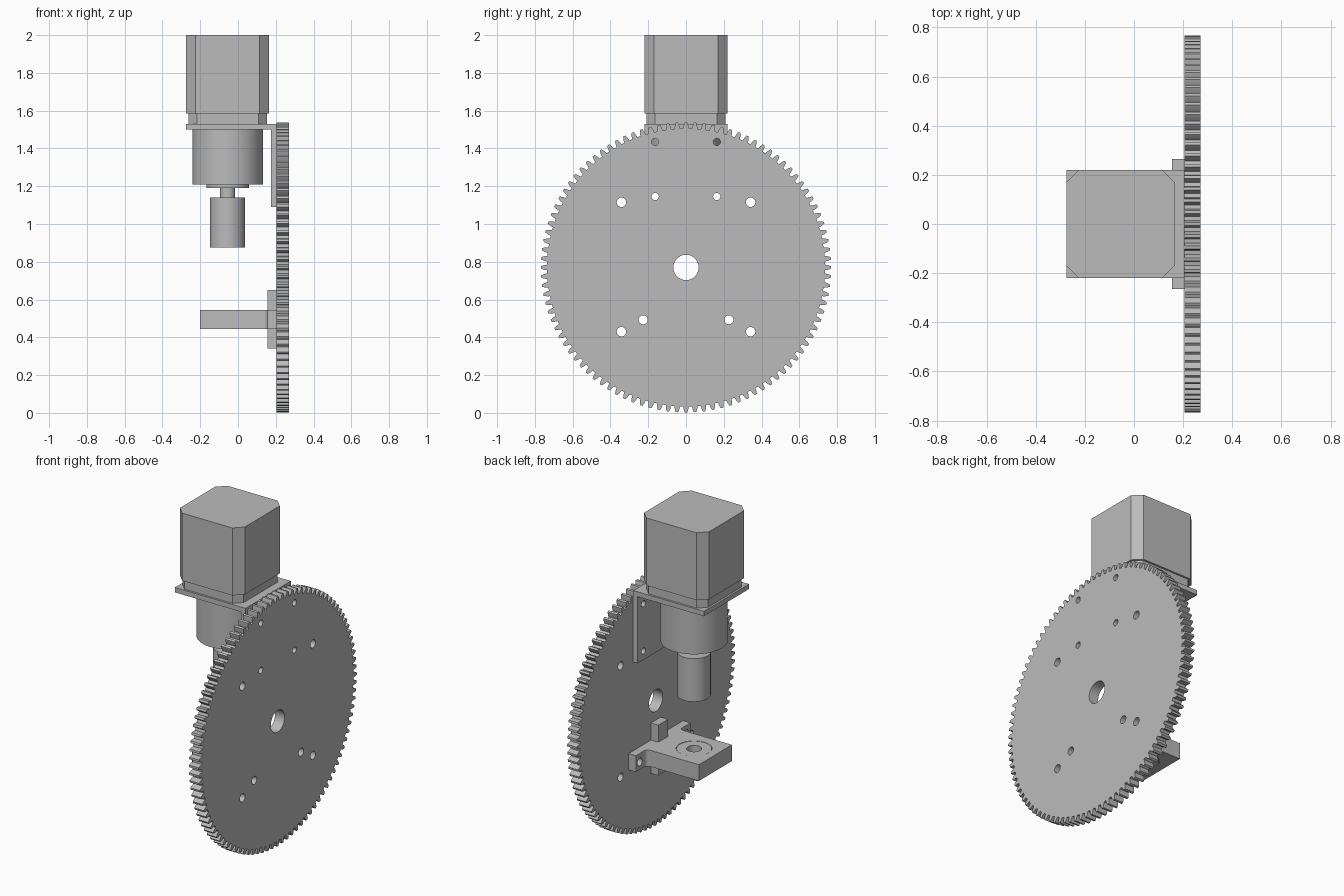
import bpy, bmesh
from math import sin, cos, pi, radians
from mathutils import Matrix

cube = bpy.data.objects.get("Cube")
if cube:
    bpy.data.objects.remove(cube, do_unlink=True)

GREY = (0.5, 0.5, 0.5, 1)
metal = bpy.data.materials.new("plain grey")
metal.use_nodes = True
metal.diffuse_color = GREY
metal.node_tree.nodes["Principled BSDF"].inputs["Base Color"].default_value = GREY

# Local (x, y, z) -> world (y, z, x), for parts extruded sideways
SIDEWAYS = Matrix(((0, 0, 1, 0), (1, 0, 0, 0), (0, 1, 0, 0), (0, 0, 0, 1)))
AXIS_X = -0.055     # motor axis
GEAR_Z = 0.77


def circle(cx, cy, r, n=48):
    return [(cx + r * cos(2 * pi * i / n), cy + r * sin(2 * pi * i / n)) for i in range(n)]


def rect(x0, x1, y0, y1):
    return [(x0, y0), (x1, y0), (x1, y1), (x0, y1)]


def chamfered(cx, half, c):
    a, b = half, half - c
    pts = [(b, -a), (a, -b), (a, b), (b, a), (-b, a), (-a, b), (-a, -b), (-b, -a)]
    return [(cx + x, y) for x, y in pts]


def prism(name, outlines, lo, hi, sideways=False):
    """Extrude an outline (inner outlines become holes) from lo to hi."""
    curve = bpy.data.curves.new(name, "CURVE")
    curve.dimensions = "2D"
    curve.fill_mode = "BOTH"
    curve.extrude = (hi - lo) / 2
    for pts in outlines:
        spline = curve.splines.new("POLY")
        spline.points.add(len(pts) - 1)
        for p, (x, y) in zip(spline.points, pts):
            p.co = (x, y, 0, 1)
        spline.use_cyclic_u = True
    temp = bpy.data.objects.new(name + " outline", curve)
    bpy.context.collection.objects.link(temp)
    graph = bpy.context.evaluated_depsgraph_get()
    mesh = bpy.data.meshes.new_from_object(temp.evaluated_get(graph))
    bpy.data.objects.remove(temp, do_unlink=True)
    bpy.data.curves.remove(curve)

    bm = bmesh.new()
    bm.from_mesh(mesh)
    bmesh.ops.remove_doubles(bm, verts=bm.verts, dist=1e-5)
    bmesh.ops.recalc_face_normals(bm, faces=bm.faces)
    move = Matrix.Translation((0, 0, (lo + hi) / 2))
    bm.transform(SIDEWAYS @ move if sideways else move)
    bm.to_mesh(mesh)
    bm.free()
    mesh.name = name
    mesh.materials.clear()
    mesh.materials.append(metal)
    mesh.shade_smooth()
    mesh.set_sharp_from_angle(angle=radians(30))
    obj = bpy.data.objects.new(name, mesh)
    bpy.context.collection.objects.link(obj)
    return obj


# Large gear: toothed rim, centre bore and bolt holes
TEETH = 100
ROOT, PITCH, TIP = 0.736, 0.753, 0.768
tooth = [(-0.32, ROOT), (-0.25, PITCH), (-0.13, TIP), (0.13, TIP), (0.25, PITCH), (0.32, ROOT)]
rim = []
for i in range(TEETH):
    for offset, r in tooth:
        a = 2 * pi * (i + offset) / TEETH
        rim.append((r * cos(a), GEAR_Z + r * sin(a)))
holes = [circle(0, GEAR_Z, 0.067)]
bracket_holes = []
for s in (-1, 1):
    holes += [circle(s * 0.342, z, 0.025, 24) for z in (0.43, 1.115)]
    holes.append(circle(s * 0.227, 0.493, 0.024, 24))
    bracket_holes += [circle(s * 0.163, z, 0.019, 24) for z in (1.145, 1.435)]
prism("large_gear", [rim] + holes + bracket_holes, 0.205, 0.27, True)

# Angle bracket holding the motor
prism("bracket_upright", [rect(-0.22, 0.22, 1.09, 1.5)] + bracket_holes, 0.175, 0.205, True)
prism("bracket_shelf", [rect(-0.275, 0.205, -0.22, 0.22)], 1.5, 1.53)

# Motor, gearbox and output shaft
prism("motor_base", [chamfered(AXIS_X, 0.208, 0.045)], 1.53, 1.585)
prism("motor_body", [chamfered(AXIS_X, 0.22, 0.05)], 1.585, 2.0)
for name, r, lo, hi in (("gearbox", 0.187, 1.21, 1.5), ("gearbox_boss", 0.113, 1.19, 1.21),
                        ("output_shaft", 0.04, 1.14, 1.19), ("drive_coupling", 0.093, 0.875, 1.14)):
    prism(name, [circle(AXIS_X, 0, r, 64)], lo, hi)

# Lower bearing support: cross-shaped flange, filleted arm, bearing
LO, HI, TAB, END = 0.445, 0.545, 0.047, 0.265
cross = [(-END, LO), (-TAB, LO), (-TAB, 0.34), (TAB, 0.34), (TAB, LO), (END, LO),
         (END, HI), (TAB, HI), (TAB, 0.65), (-TAB, 0.65), (-TAB, HI), (-END, HI)]
flange_holes = [circle(s * 0.227, 0.493, 0.024, 24) for s in (-1, 1)]
prism("support_flange", [cross] + flange_holes, 0.155, 0.205, True)

FILLET = 0.025
side = [(-0.2, 0.16)]
for i in range(7):
    a = pi / 2 * i / 6
    side.append((0.155 - FILLET + FILLET * sin(a), 0.16 + FILLET - FILLET * cos(a)))
arm = side + [(x, -y) for x, y in reversed(side)]
prism("support_arm", [arm, circle(AXIS_X, 0, 0.1)], LO, HI)
prism("bearing", [circle(AXIS_X, 0, 0.098), circle(AXIS_X, 0, 0.042)], LO + 0.001, HI - 0.001)
